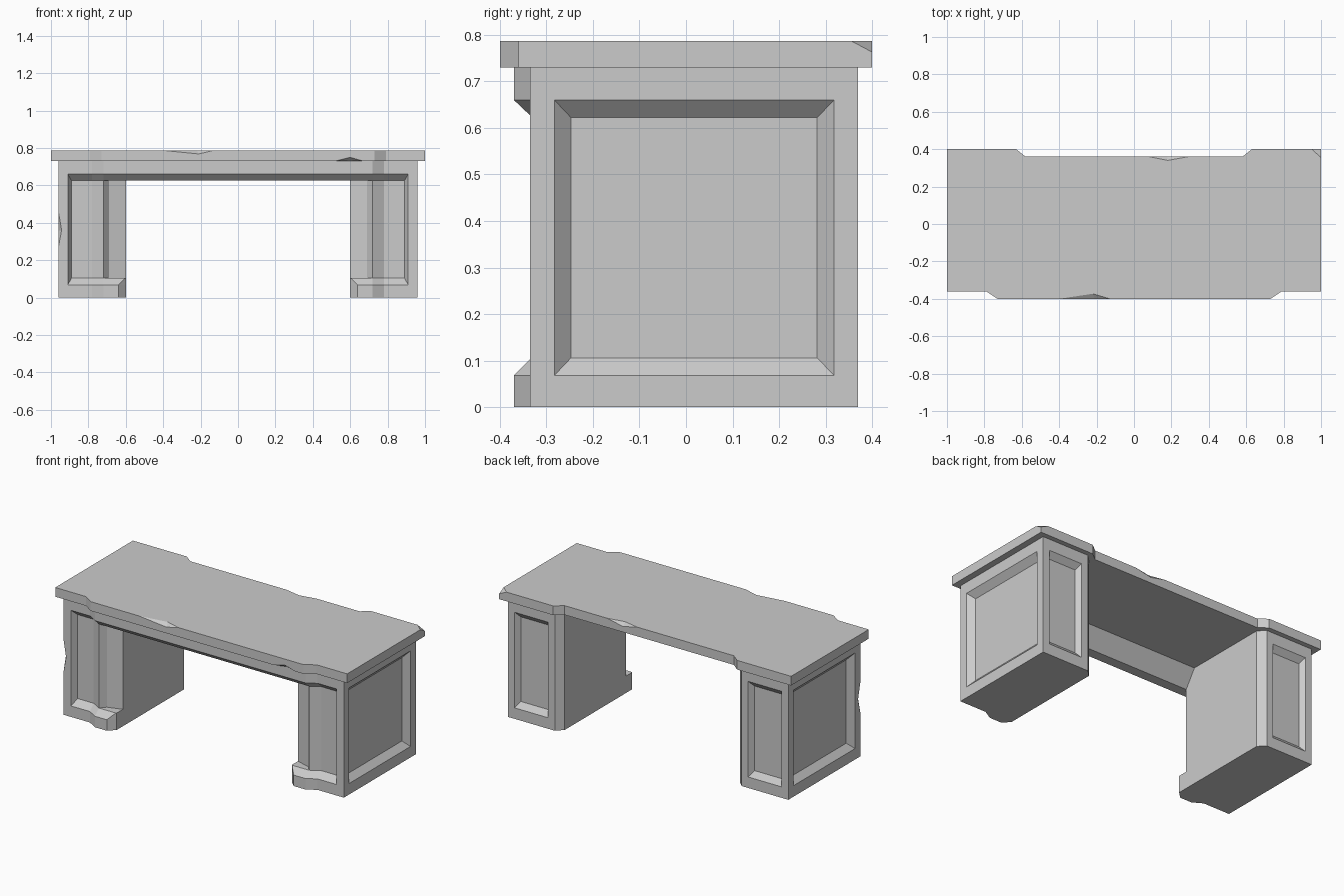
import bpy, bmesh

if "Cube" in bpy.data.objects:
    bpy.data.objects.remove(bpy.data.objects["Cube"])


def add_object(name, bm):
    bmesh.ops.recalc_face_normals(bm, faces=bm.faces)
    mesh = bpy.data.meshes.new(name)
    bm.to_mesh(mesh)
    bm.free()
    ob = bpy.data.objects.new(name, mesh)
    bpy.context.collection.objects.link(ob)
    return ob


def loft(name, rings):
    """Closed solid through rings of equal length; coincident points are welded."""
    bm = bmesh.new()
    loops = [[bm.verts.new(p) for p in ring] for ring in rings]
    n = len(loops[0])
    for a, b in zip(loops, loops[1:]):
        for i in range(n):
            j = (i + 1) % n
            bm.faces.new((a[i], a[j], b[j], b[i]))
    bm.faces.new(loops[0][::-1])
    bm.faces.new(loops[-1])
    bmesh.ops.remove_doubles(bm, verts=bm.verts, dist=1e-5)
    return add_object(name, bm)


def cut(ob, points):
    """Subtract the convex hull of the points."""
    bm = bmesh.new()
    for p in points:
        bm.verts.new(p)
    res = bmesh.ops.convex_hull(bm, input=bm.verts)
    loose = [v for v in bm.verts if not v.link_faces]
    bmesh.ops.delete(bm, geom=loose, context='VERTS')
    cutter = add_object("cutter", bm)
    cutter.hide_render = True
    mod = ob.modifiers.new("cut", 'BOOLEAN')
    mod.operation = 'DIFFERENCE'
    mod.solver = 'EXACT'
    mod.object = cutter
    bpy.context.view_layer.objects.active = ob
    bpy.ops.object.modifier_apply(modifier=mod.name)
    bpy.data.objects.remove(cutter)


def panel(u, v, inset_u, inset_v, depth):
    """Frustum for a bevelled recessed panel as (u, v, depth) points, mouth slightly outside."""
    pts = []
    for t in (-0.2, 1):
        us = (u[0] + inset_u * t, u[1] - inset_u * t)
        vs = (v[0] + inset_v * t, v[1] - inset_v * t)
        pts += [(a, b, depth * t) for a in us for b in vs]
    return pts


# Desk top, stepped forward in the middle of the front and inward at the back
half = [(0.73, -0.40), (0.79, -0.36), (1, -0.36), (1, 0.40), (0.63, 0.40), (0.58, 0.36)]
outline = half + [(-x, y) for x, y in reversed(half)]
top = loft("desk_top", [[(x, y, z) for x, y in outline] for z in (0.73, 0.787)])

# Chips in the desk top edges
T = 0.787
cut(top, [(-0.40, -0.40, T), (-0.13, -0.40, T), (-0.22, -0.373, T),
          (-0.21, -0.40, 0.768), (-0.25, -0.45, 0.84)])
cut(top, [(0.52, -0.40, 0.73), (0.67, -0.40, 0.73), (0.60, -0.40, 0.75),
          (0.60, -0.375, 0.73), (0.60, -0.45, 0.68)])
cut(top, [(0.95, 0.40, T), (1, 0.355, T), (1, 0.40, 0.763), (1.03, 0.43, 0.82)])
cut(top, [(0.08, 0.36, T), (0.29, 0.36, T), (0.18, 0.34, T),
          (0.18, 0.36, 0.765), (0.18, 0.41, 0.84)])

# Pedestal sections: full outline, recess at the ledge, recessed column
tail = [(0.60, 0.33), (0.64, 0.37)]
head = [(0.96, 0.37), (0.96, -0.335), (0.91, -0.335)]
recess = [(0.89, -0.298), (0.78, -0.298), (0.72, -0.333)]
full = head + [(0.91, -0.335), (0.78, -0.335), (0.72, -0.37), (0.64, -0.37), (0.60, -0.33)] + tail
ledge = head + recess + [(0.604, -0.333), (0.60, -0.33)] + tail
column = head + recess + [(0.69, -0.298), (0.60, -0.27)] + tail
levels = [(full, 0), (full, 0.068), (ledge, 0.105), (column, 0.105),
          (column, 0.625), (ledge, 0.625), (full, 0.66), (full, 0.73)]

for side, s in (("left", -1), ("right", 1)):
    ped = loft(side + "_pedestal", [[(s * x, y, z) for x, y in sec] for sec, z in levels])
    # Recessed outer side panel and back panel
    cut(ped, [(s * (0.96 - d), y, z) for y, z, d in
              panel((-0.283, 0.318), (0.068, 0.66), 0.036, 0.038, 0.035)])
    cut(ped, [(s * x, 0.37 - d, z) for x, z, d in
              panel((0.685, 0.915), (0.068, 0.66), 0.022, 0.034, 0.03)])
    # Dent in the front left edge
    if s < 0:
        cut(ped, [(-0.96, -0.335, 0.27), (-0.96, -0.335, 0.46), (-0.943, -0.335, 0.36),
                  (-0.96, -0.312, 0.36), (-1.0, -0.38, 0.365)])

# Front rail under the desk top
profile = [(-0.37, 0.73), (-0.37, 0.66), (-0.333, 0.625), (-0.27, 0.625), (-0.20, 0.73)]
loft("front_rail", [[(x, y, z) for y, z in profile] for x in (-0.64, 0.64)])
